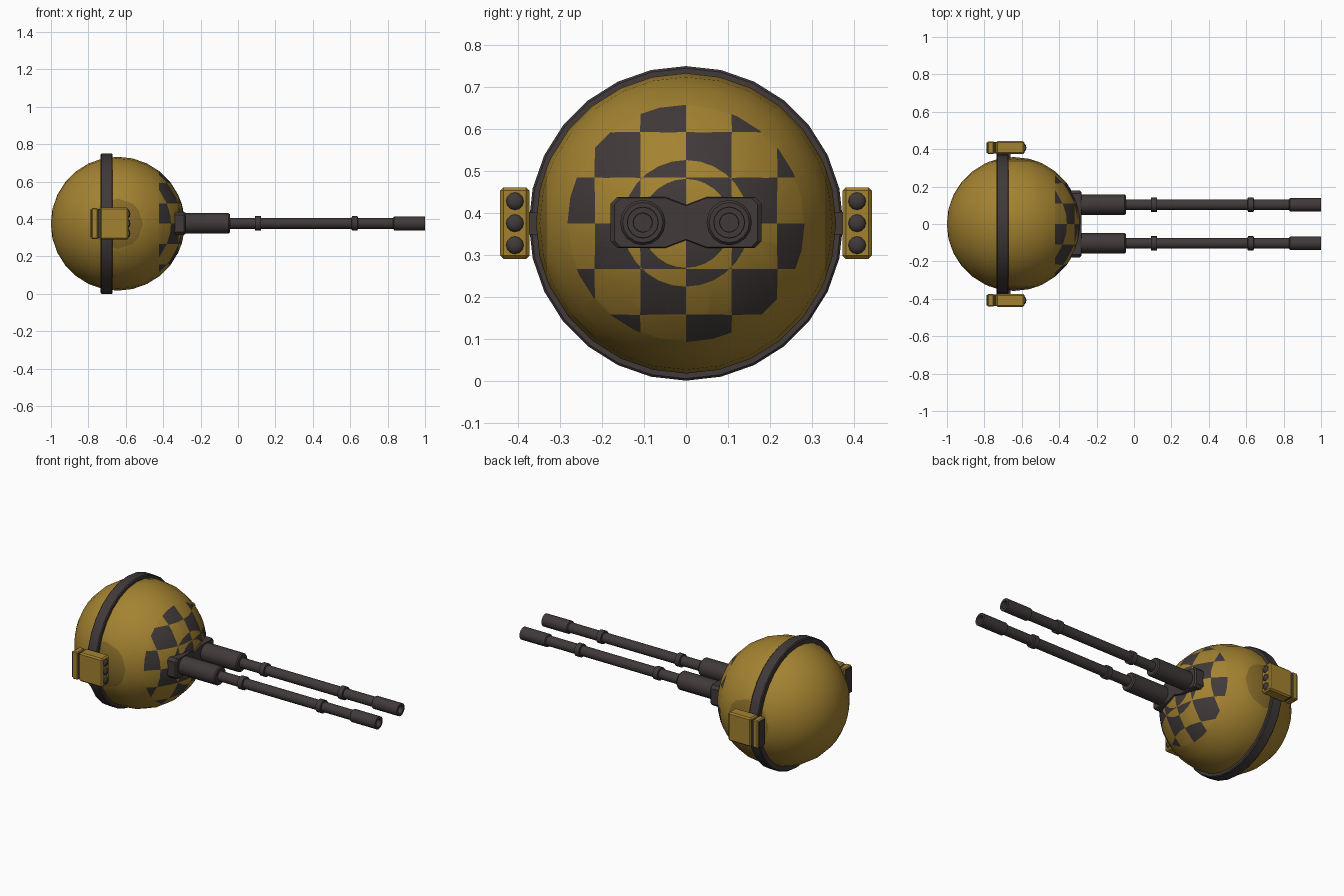
import bpy, bmesh, math
from mathutils import Vector, Matrix

if "Cube" in bpy.data.objects:
    bpy.data.objects.remove(bpy.data.objects["Cube"])

CX, CZ, R = -0.643, 0.375, 0.358


def material(name, col):
    m = bpy.data.materials.new(name)
    m.diffuse_color = (*col, 1)
    m.use_nodes = True
    m.node_tree.nodes["Principled BSDF"].inputs["Base Color"].default_value = m.diffuse_color
    return m


GOLD = material("ochre_paint", (0.37, 0.225, 0.030))
DARK = material("dark_metal", (0.052, 0.041, 0.041))
STAIN = material("shaded_ochre", (0.24, 0.145, 0.022))


def finish(bm, name, mats, angle=35):
    bmesh.ops.recalc_face_normals(bm, faces=bm.faces)
    me = bpy.data.meshes.new(name)
    bm.to_mesh(me)
    bm.free()
    ob = bpy.data.objects.new(name, me)
    bpy.context.collection.objects.link(ob)
    for m in mats:
        me.materials.append(m)
    bpy.ops.object.select_all(action='DESELECT')
    ob.select_set(True)
    bpy.context.view_layer.objects.active = ob
    bpy.ops.object.shade_smooth_by_angle(angle=math.radians(angle))
    return ob


def lathe(name, profile, segs, y, z, mat, closed=False):
    """Spin (x, radius) points around a line parallel to x."""
    bm = bmesh.new()
    rings = []
    for x, r in profile:
        rings.append([bm.verts.new((x, y + r * math.sin(2 * math.pi * i / segs),
                                    z + r * math.cos(2 * math.pi * i / segs))) for i in range(segs)])
    pairs = list(zip(rings, rings[1:]))
    if closed:
        pairs.append((rings[-1], rings[0]))
    for a, b in pairs:
        for i in range(segs):
            j = (i + 1) % segs
            bm.faces.new((a[i], a[j], b[j], b[i]))
    if not closed:
        bm.faces.new(rings[0])
        bm.faces.new(rings[-1])
    return finish(bm, name, [mat])


def box(name, x0, x1, y0, y1, z0, z1, mat, bevel=0.0):
    bm = bmesh.new()
    bmesh.ops.create_cube(bm, size=1)
    for v in bm.verts:
        v.co = Vector(((x0 + x1) / 2 + v.co.x * (x1 - x0), (y0 + y1) / 2 + v.co.y * (y1 - y0),
                       (z0 + z1) / 2 + v.co.z * (z1 - z0)))
    if bevel:
        bmesh.ops.bevel(bm, geom=bm.edges[:], offset=bevel, segments=1, affect='EDGES')
    return finish(bm, name, [mat], 20)


# Spherical turret body, poles along x
bm = bmesh.new()
bmesh.ops.create_uvsphere(bm, u_segments=28, v_segments=14, radius=R)
bmesh.ops.rotate(bm, verts=bm.verts, matrix=Matrix.Rotation(math.pi / 2, 3, 'Y'))


def cut(co, no, test=lambda c: True):
    fs = [f for f in bm.faces if test(f.calc_center_median())]
    es = {e for f in fs for e in f.edges}
    vs = {v for f in fs for v in f.verts}
    bmesh.ops.bisect_plane(bm, geom=fs + list(es) + list(vs), dist=1e-5, plane_co=co, plane_no=no)


# Circular borders of the checker patch and of the inverted band
X_OUT, X_MID, X_IN = [math.sqrt(R * R - r * r) for r in (0.283, 0.152, 0.112)]
for x in (X_OUT, X_MID, X_IN):
    cut((x, 0, 0), (1, 0, 0))
CELL = 0.1085
for k in range(-2, 3):
    cut((0, k * CELL, 0), (0, 1, 0), lambda c: c.x > X_OUT)
    cut((0, 0, k * CELL), (0, 0, 1), lambda c: c.x > X_OUT)
# Shaded patches beside the pods
for s in (-1, 1):
    cut((0, s * 0.33, 0), (0, 1, 0))
for f in bm.faces:
    c = f.calc_center_median()
    if c.x > X_OUT:
        odd = (math.floor(c.y / CELL) + math.floor(c.z / CELL)) % 2
        if X_MID < c.x < X_IN:
            odd = 1 - odd
        f.material_index = odd
    elif abs(c.y) > 0.33:
        f.material_index = 2
for v in bm.verts:
    v.co = v.co.normalized() * R + Vector((CX, 0, CZ))
finish(bm, "turret_sphere", [GOLD, DARK, STAIN], 60)

# Dark band around the sphere
lathe("turret_band", [(-0.735, 0.340), (-0.735, 0.370), (-0.730, 0.375), (-0.675, 0.375),
                      (-0.670, 0.370), (-0.670, 0.340)], 28, 0, CZ, DARK, True)

# Waisted gun mount plate
half = [(0.0, 0.042), (0.05, 0.061), (0.164, 0.061), (0.18, 0.045)]
top = [(-y, z) for y, z in reversed(half[1:])] + half
outline = top + [(y, -z) for y, z in reversed(top)]
bm = bmesh.new()
loops = [[bm.verts.new((x, y * s, 0.377 + z * s)) for y, z in outline]
         for x, s in ((-0.40, 1), (-0.290, 1), (-0.282, 0.95))]
n = len(outline)
for a, b in zip(loops, loops[1:]):
    for i in range(n):
        bm.faces.new((a[i], a[(i + 1) % n], b[(i + 1) % n], b[i]))
bm.faces.new(loops[0])
bm.faces.new(loops[-1])
finish(bm, "gun_mount", [DARK], 20)

for s, side in ((-1, "front"), (1, "back")):
    # Gun: sleeve, barrel, collars and hollow muzzle
    y, z = s * 0.103, 0.377
    lathe(side + "_gun_sleeve", [(-0.33, 0.054), (-0.050, 0.054), (-0.043, 0.048)], 16, y, z, DARK)
    lathe(side + "_gun_barrel", [(-0.06, 0.029), (0.85, 0.029)], 16, y, z, DARK)
    for i, x in enumerate((0.107, 0.624)):
        lathe(f"{side}_gun_collar_{i + 1}", [(x - 0.017, 0.030), (x - 0.015, 0.038), (x + 0.015, 0.038),
                                             (x + 0.017, 0.030)], 16, y, z, DARK)
    lathe(side + "_gun_muzzle", [(0.83, 0.030), (0.835, 0.037), (1.0, 0.037), (1.0, 0.023),
                                 (0.93, 0.022)], 16, y, z, DARK)

    # Rocket pod with rear cap, bracket and three rocket tips
    ys = sorted((s * 0.373, s * 0.443))
    yc = s * 0.408
    box(side + "_pod_body", -0.738, -0.586, ys[0], ys[1], 0.290, 0.461, GOLD, 0.008)
    box(side + "_pod_neck", -0.752, -0.730, yc - 0.030, yc + 0.030, 0.298, 0.453, DARK)
    box(side + "_pod_rear", -0.783, -0.748, yc - 0.034, yc + 0.034, 0.293, 0.458, GOLD, 0.005)
    box(side + "_pod_rear_plate", -0.788, -0.782, yc - 0.028, yc + 0.028, 0.300, 0.451, DARK)
    b = sorted((s * 0.33, s * 0.378))
    box(side + "_pod_bracket", -0.735, -0.66, b[0], b[1], 0.348, 0.402, DARK)
    for i in range(3):
        zt = 0.323 + 0.0525 * i
        lathe(f"{side}_rocket_tip_{i + 1}", [(-0.60, 0.021), (-0.586, 0.021), (-0.581, 0.018),
                                             (-0.577, 0.010), (-0.576, 0.003)], 12, yc, zt, DARK)
